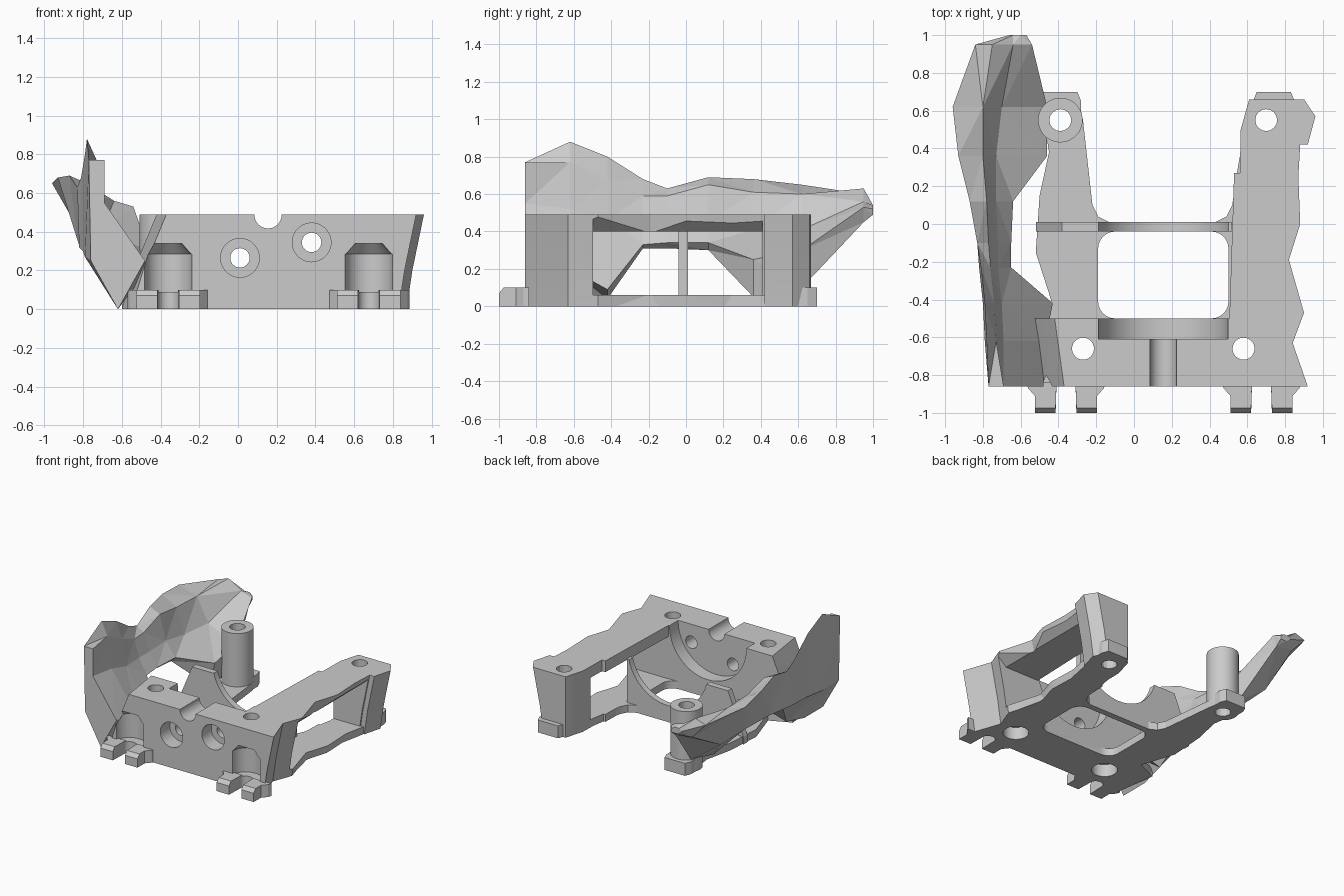
import bpy, bmesh, math
from mathutils import Matrix

cube = bpy.data.objects.get("Cube")
if cube:
    bpy.data.objects.remove(cube, do_unlink=True)

COLOUR = (0.6, 0.6, 0.6, 1)
grey = bpy.data.materials.new("plain grey")
grey.use_nodes = True
grey.diffuse_color = COLOUR
grey.node_tree.nodes["Principled BSDF"].inputs["Base Color"].default_value = COLOUR


def finish(name, bm):
    bmesh.ops.recalc_face_normals(bm, faces=bm.faces)
    mesh = bpy.data.meshes.new(name)
    bm.to_mesh(mesh)
    bm.free()
    mesh.materials.append(grey)
    ob = bpy.data.objects.new(name, mesh)
    bpy.context.scene.collection.objects.link(ob)
    return ob


def loft(name, rings):
    """Skin a list of closed rings and cap both ends."""
    bm = bmesh.new()
    vs = [[bm.verts.new(p) for p in r] for r in rings]
    n = len(vs[0])
    for a, b in zip(vs, vs[1:]):
        for i in range(n):
            j = (i + 1) % n
            bm.faces.new((a[i], a[j], b[j], b[i]))
    bm.faces.new(vs[0][::-1])
    bm.faces.new(vs[-1])
    bm.normal_update()
    bmesh.ops.triangulate(bm, faces=bm.faces, ngon_method="EAR_CLIP")
    return finish(name, bm)


def prism(name, outline, z0, z1):
    return loft(name, [[(x, y, z) for x, y in outline] for z in (z0, z1)])


def slab(name, outline, y0, y1):
    return loft(name, [[(x, y, z) for x, z in outline] for y in (y0, y1)])


def rod(name, at, r, length, axis="z", r2=None, seg=48):
    """Cylinder or cone starting at a point and running along +z or +y."""
    bm = bmesh.new()
    bmesh.ops.create_cone(bm, cap_ends=True, segments=seg, radius1=r,
                          radius2=r if r2 is None else r2, depth=length,
                          matrix=Matrix.Translation((0, 0, length / 2)))
    turn = Matrix.Rotation(-math.pi / 2, 4, "X") if axis == "y" else Matrix()
    bm.transform(Matrix.Translation(at) @ turn)
    return finish(name, bm)


def cut(ob, cutters):
    for c in cutters:
        m = ob.modifiers.new("cut", "BOOLEAN")
        m.operation, m.solver, m.object = "DIFFERENCE", "EXACT", c
    dg = bpy.context.evaluated_depsgraph_get()
    mesh = bpy.data.meshes.new_from_object(ob.evaluated_get(dg))
    ob.modifiers.clear()
    ob.data = mesh


# Cutters: motor cradle, cable notch, bevelled window, base opening
CX, CZ = 0.155, 0.487
cradle = rod("cradle_cutter", (CX, -0.61, CZ), 0.342, 0.4, "y", seg=80)
arch = rod("arch_cutter", (CX, -0.2, CZ), 0.355, 0.4, "y", seg=80)
notch = rod("notch_cutter", (CX, -1, CZ), 0.07, 0.5, "y")
window = slab("window_cutter", [(0.4, 0.06), (1.2, 0.06), (1.2, 0.747), (0.81, 0.4), (0.4, 0.4)],
              -0.498, 0.41)
corner = 0.09
opening_pts = []
for k, (x, y) in enumerate([(0.41, -0.13), (-0.1, -0.13), (-0.1, -0.41), (0.41, -0.41)]):
    for s in range(7):
        a = math.pi / 2 * (k + s / 6)
        opening_pts.append((x + corner * math.cos(a), y + corner * math.sin(a)))
opening = prism("opening_cutter", opening_pts, -0.1, 0.145)

block_cuts = [cradle, notch, window]
for x, z in ((0.01, 0.265), (0.38, 0.345)):
    block_cuts += [rod("screw_cutter", (x, -1, z), 0.05, 0.6, "y"),
                   rod("counterbore_cutter", (x, -0.9, z), 0.1, 0.16, "y")]
for x in (-0.27, 0.58):
    block_cuts += [rod("bolt_cutter", (x, -0.66, -0.1), 0.058, 0.8),
                   rod("bolt_head_cutter", (x, -0.66, -0.1), 0.095, 0.2)]
FEET = (-0.36, 0.675)
for x in FEET:
    block_cuts += [rod("pocket_cutter", (x, -0.865, 0.09), 0.122, 0.195),
                   rod("pocket_top_cutter", (x, -0.865, 0.28), 0.122, 0.06, r2=0.07),
                   rod("slot_cutter", (x, -0.87, -0.1), 0.055, 0.3)]
right_hole = rod("right_post_cutter", (0.7, 0.55, -0.1), 0.058, 0.8, seg=16)
left_hole = rod("left_post_cutter", (-0.39, 0.55, -0.1), 0.058, 0.8, seg=16)

# Front block, right beam and right rear post in one tapered body
top = [(-0.37, -0.86), (0.92, -0.86), (0.84, -0.63), (0.9, -0.47), (0.82, -0.19),
       (0.88, 0), (0.87, 0.25), (0.88, 0.42), (0.92, 0.42), (0.96, 0.57), (0.9, 0.66),
       (0.61, 0.66), (0.565, 0.5), (0.56, 0.27), (0.53, 0.27), (0.505, -0.5), (-0.42, -0.5)]


def shrink(z, inset, left):
    ring = []
    for x, y in top:
        if x > 0.7:
            x -= inset
        elif x < 0:
            x -= left
        ring.append((x, y, z))
    return ring


frame = loft("front_block_and_right_frame",
             [shrink(0, 0.09, 0.18), shrink(0.2, 0.06, 0.12), shrink(0.49, 0, 0)])
cut(frame, block_cuts + [right_hole])

# Base plate with two arms
base = prism("base_plate", [
    (-0.6, -0.505), (0.8, -0.505), (0.8, -0.45), (0.74, -0.19), (0.78, 0.2), (0.84, 0.5),
    (0.83, 0.64), (0.61, 0.64), (0.55, 0.3), (0.52, 0.1), (0.49, 0.04), (0.43, 0.01),
    (-0.13, 0.01), (-0.19, 0.04), (-0.22, 0.1), (-0.27, 0.55), (-0.29, 0.64),
    (-0.49, 0.64), (-0.45, 0.38), (-0.5, 0.15), (-0.52, -0.15), (-0.43, -0.43)], 0, 0.06)
cut(base, [opening, right_hole, left_hole])

# Rear cross wall that carries the cradle, sloping down on its left
wall = slab("cradle_wall", [(-0.52, 0), (0.52, 0), (0.52, 0.41), (0.4, 0.395),
                            (-0.38, 0.395), (-0.52, 0.06)], -0.04, 0.01)
cut(wall, [arch])

# Left rear post and rear feet
post = rod("left_post", (-0.39, 0.55, 0), 0.118, 0.49)
cut(post, [left_hole])
for side, x in (("left", -0.39), ("right", 0.74)):
    foot = prism(side + "_rear_foot", [(x - 0.11, 0.58), (x + 0.11, 0.58), (x + 0.11, 0.65),
                                       (x + 0.09, 0.7), (x - 0.09, 0.7), (x - 0.11, 0.65)], 0, 0.1)
    cut(foot, [left_hole, right_hole])

# Paired front feet with a bevelled toe
for x in FEET:
    for s in (-1, 1):
        pts = [(0.05, -0.84), (0.21, -0.84), (0.2, -0.87), (0.165, -0.91), (0.165, -1), (0.055, -1)]
        loft("front_foot", [[(x + s * px, max(py, toe), z) for px, py in pts]
                            for z, toe in ((0, -1), (0.07, -1), (0.1, -0.975))])

# Faceted side wing: each section runs outer bottom, outer mid, top pair, inner mid, inner bottom
sections = {
    -0.86: [(-.62, 0), (-.76, .25), (-.77, .77), (-.69, .77), (-.69, .55), (-.48, .25)],
    -0.62: [(-.62, 0), (-.79, .27), (-.78, .88), (-.73, .77), (-.69, .52), (-.47, .2)],
    -0.42: [(-.6, .04), (-.8, .3), (-.79, .8), (-.74, .67), (-.7, .46), (-.43, .09)],
    -0.23: [(-.68, .31), (-.82, .32), (-.81, .68), (-.76, .59), (-.72, .45), (-.65, .33)],
    -0.1: [(-.69, .31), (-.82, .33), (-.83, .63), (-.77, .59), (-.72, .45), (-.65, .34)],
    0.12: [(-.68, .3), (-.83, .36), (-.87, .69), (-.78, .65), (-.73, .45), (-.64, .34)],
    0.36: [(-.5, .05), (-.77, .32), (-.93, .68), (-.8, .61), (-.73, .41), (-.46, .25)],
    0.62: [(-.48, .1), (-.74, .29), (-.96, .65), (-.8, .6), (-.7, .41), (-.46, .3)],
    0.95: [(-.57, .45), (-.72, .47), (-.84, .6), (-.75, .63), (-.64, .56), (-.54, .53)],
    1.0: [(-.57, .49), (-.62, .49), (-.66, .52), (-.64, .54), (-.6, .54), (-.57, .52)],
}
loft("side_wing", [[(x, y, z) for x, z in pts] for y, pts in sections.items()])

# Drop the cutters, then smooth the round parts
for ob in list(bpy.context.scene.objects):
    if ob.name.split(".")[0].endswith("_cutter"):
        bpy.data.objects.remove(ob, do_unlink=True)
bpy.ops.object.select_all(action="DESELECT")
for ob in (frame, wall, post, base):
    ob.select_set(True)
bpy.context.view_layer.objects.active = frame
bpy.ops.object.shade_smooth_by_angle(angle=math.radians(20))
